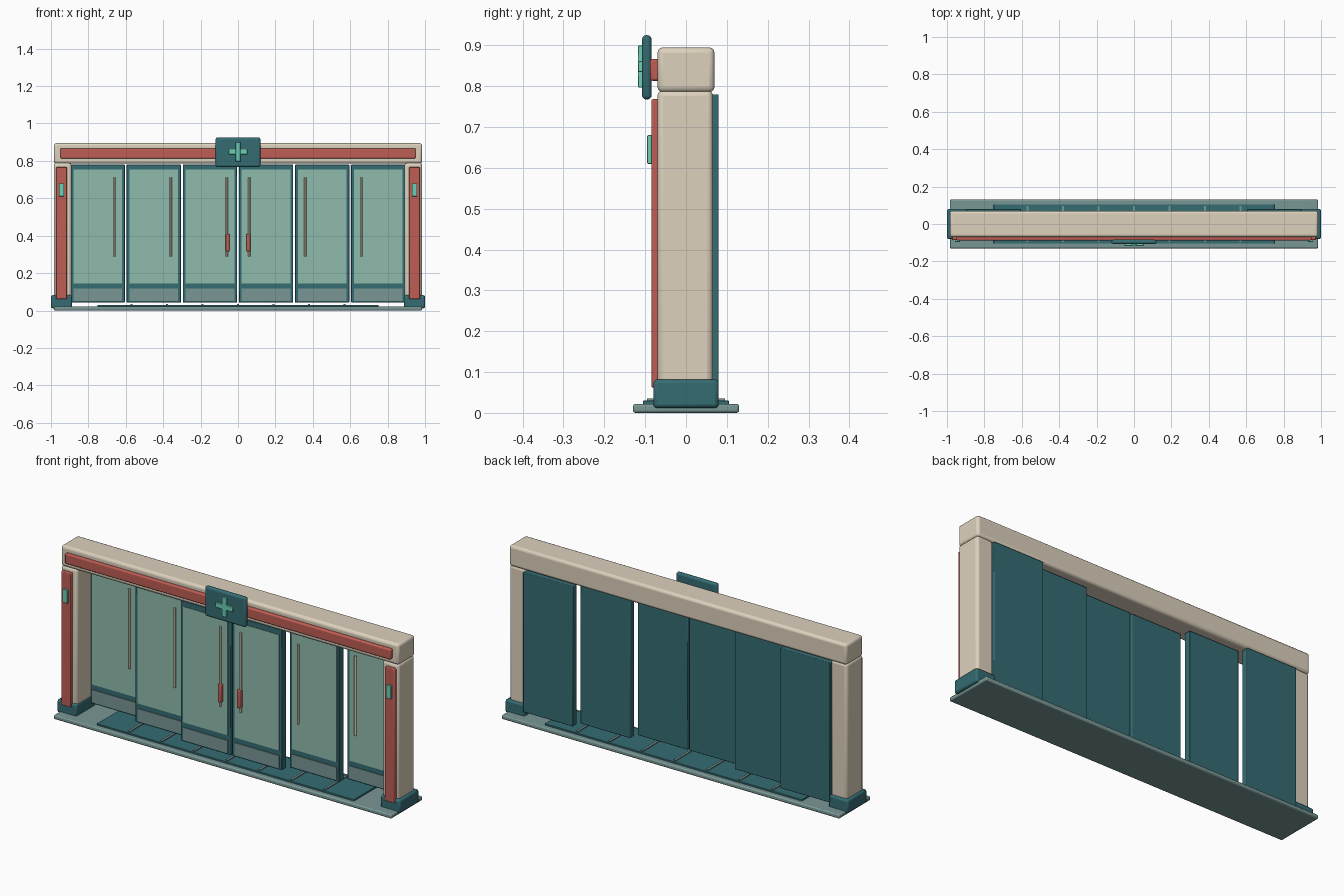
import bpy

if "Cube" in bpy.data.objects:
    bpy.data.objects.remove(bpy.data.objects["Cube"])

def material(name, rgb):
    m = bpy.data.materials.new(name)
    m.diffuse_color = (*rgb, 1)
    m.use_nodes = True
    m.node_tree.nodes["Principled BSDF"].inputs["Base Color"].default_value = m.diffuse_color
    return m

CREAM = material("cream", (0.72, 0.64, 0.51))
RED = material("coral", (0.52, 0.11, 0.09))
TEAL = material("dark_teal", (0.035, 0.15, 0.17))
GLASS = material("glass_green", (0.28, 0.50, 0.42))
GREY = material("grey_teal", (0.19, 0.31, 0.30))
MINT = material("mint", (0.15, 0.62, 0.47))

def box(name, x, y, z, mat, bevel=0.0, segments=2):
    """Box from (min, max) ranges, with optional rounded edges."""
    bpy.ops.mesh.primitive_cube_add(size=1, location=[sum(r) / 2 for r in (x, y, z)])
    ob = bpy.context.object
    ob.name = name
    ob.scale = [r[1] - r[0] for r in (x, y, z)]
    bpy.ops.object.transform_apply(location=False, rotation=False, scale=True)
    ob.data.materials.append(mat)
    if bevel:
        mod = ob.modifiers.new("bevel", 'BEVEL')
        mod.width = bevel
        mod.segments = segments
        bpy.ops.object.shade_smooth_by_angle()
    return ob

def side_range(s, a, b):
    return tuple(sorted((s * a, s * b)))

# Floor slab, mat and mat ribs
box("floor_slab", (-0.985, 0.985), (-0.13, 0.13), (0, 0.022), GREY, 0.006)
box("floor_mat", (-0.75, 0.75), (-0.105, 0.105), (0.02, 0.03), TEAL, 0.002)
for i in range(-3, 4):
    x = i * 0.19
    box("mat_rib", (x - 0.006, x + 0.006), (-0.095, 0.095), (0.028, 0.035), GREY)

# Header beam with front band
box("header_beam", (-0.985, 0.985), (-0.07, 0.07), (0.785, 0.895), CREAM, 0.014, 3)
box("header_band", (-0.95, 0.95), (-0.088, -0.065), (0.813, 0.867), RED, 0.006)

# Sign plate with a raised cross
box("sign_plate", (-0.12, 0.12), (-0.108, -0.084), (0.767, 0.925), TEAL, 0.011, 3)
box("cross_upright", (-0.013, 0.013), (-0.118, -0.104), (0.797, 0.899), MINT, 0.002)
box("cross_bar", (-0.05, 0.05), (-0.117, -0.104), (0.835, 0.861), MINT, 0.002)

for s, side in ((-1, "left"), (1, "right")):
    # Posts with base shoe, front strip and indicator
    box(side + "_post", side_range(s, 0.89, 0.985), (-0.07, 0.066), (0.02, 0.79),
        CREAM, 0.014, 3)
    box(side + "_post_base", side_range(s, 0.887, 1.0), (-0.08, 0.08), (0.012, 0.082),
        TEAL, 0.009)
    box(side + "_post_strip", side_range(s, 0.915, 0.972), (-0.085, -0.065), (0.062, 0.768),
        RED, 0.004)
    box(side + "_indicator", side_range(s, 0.929, 0.958), (-0.095, -0.083), (0.61, 0.68),
        MINT, 0.002)

    # Sliding doors, stepping back from the centre outwards
    for i in range(3):
        c = 0.15 + 0.3 * i
        front = -0.055 + 0.05 * i
        tag = f"{side}_door_{i + 1}"
        box(tag + "_frame", side_range(s, c - 0.145, c + 0.145), (front, front + 0.035),
            (0.043, 0.78), TEAL, 0.003)
        box(tag + "_glass", side_range(s, c - 0.13, c + 0.13), (front - 0.003, front + 0.01),
            (0.145, 0.755), GLASS)
        box(tag + "_kick_plate", side_range(s, c - 0.13, c + 0.13),
            (front - 0.004, front + 0.01), (0.052, 0.118), GREY)
        h = c - 0.09
        bpy.ops.mesh.primitive_cylinder_add(vertices=12, radius=0.006, depth=0.42,
                                            location=(s * h, front - 0.009, 0.5))
        bar = bpy.context.object
        bar.name = tag + "_handle"
        bar.data.materials.append(CREAM)
        bpy.ops.object.shade_smooth_by_angle()
        if i == 0:
            box(tag + "_grip", side_range(s, h - 0.014, h + 0.006),
                (front - 0.022, front), (0.315, 0.41), RED, 0.004)
